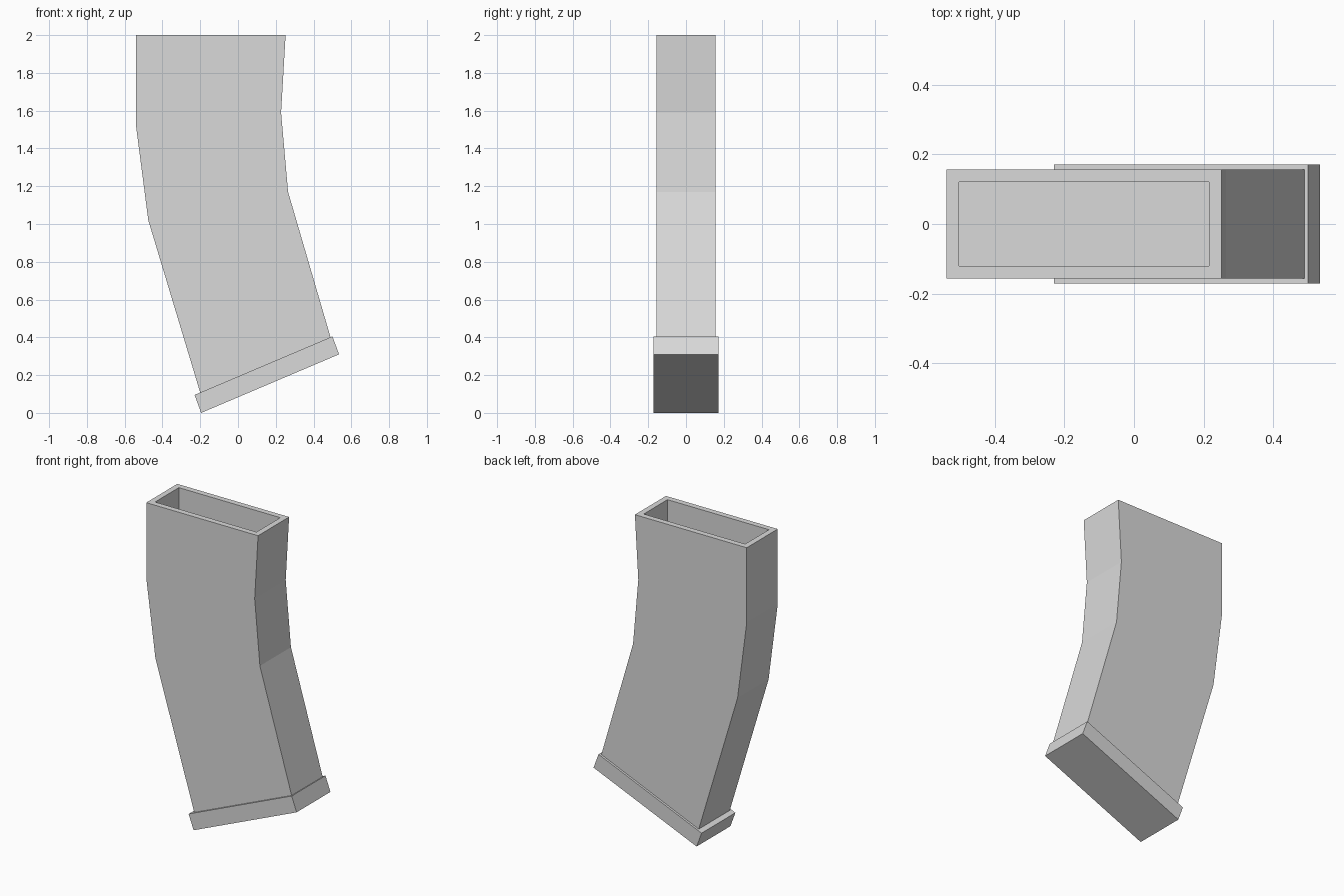
import bpy, bmesh
from mathutils import Vector

cube = bpy.data.objects.get("Cube")
if cube:
    bpy.data.objects.remove(cube, do_unlink=True)

grey = bpy.data.materials.new("light_grey")
grey.use_nodes = True
color = (0.7, 0.7, 0.7, 1)
grey.diffuse_color = color
grey.node_tree.nodes["Principled BSDF"].inputs["Base Color"].default_value = color


def loft(sections, half_depth):
    """Closed solid through a stack of (left point, right point) edges in xz."""
    bm = bmesh.new()
    rings = []
    for (xa, za), (xb, zb) in sections:
        corners = ((xa, -half_depth, za), (xb, -half_depth, zb),
                   (xb, half_depth, zb), (xa, half_depth, za))
        rings.append([bm.verts.new(c) for c in corners])
    for low, high in zip(rings, rings[1:]):
        for i in range(4):
            j = (i + 1) % 4
            bm.faces.new((low[i], low[j], high[j], high[i]))
    bm.faces.new(rings[0][::-1])
    top = bm.faces.new(rings[-1])
    bmesh.ops.recalc_face_normals(bm, faces=bm.faces)
    return bm, top


def finish(bm, name):
    mesh = bpy.data.meshes.new(name)
    bm.to_mesh(mesh)
    bm.free()
    mesh.materials.append(grey)
    obj = bpy.data.objects.new(name, mesh)
    bpy.context.collection.objects.link(obj)
    return obj


# Curved box body, bottom to top
body, top = loft([((-0.20, 0.107), (0.49, 0.40)),
                  ((-0.475, 1.02), (0.265, 1.17)),
                  ((-0.54, 1.52), (0.228, 1.59)),
                  ((-0.54, 2.0), (0.252, 2.0))], 0.157)

# Rectangular recess in the top
bmesh.ops.inset_region(body, faces=[top], thickness=0.052)
walls = bmesh.ops.extrude_discrete_faces(body, faces=[top])
floor = walls["faces"][0]
bmesh.ops.translate(body, verts=floor.verts, vec=Vector((0, 0, -0.25)))
finish(body, "body")

# Tilted base plate, slightly wider than the body
plate, _ = loft([((-0.195, 0.0), (0.535, 0.31)),
                 ((-0.23, 0.095), (0.5, 0.405))], 0.171)
finish(plate, "base_plate")
